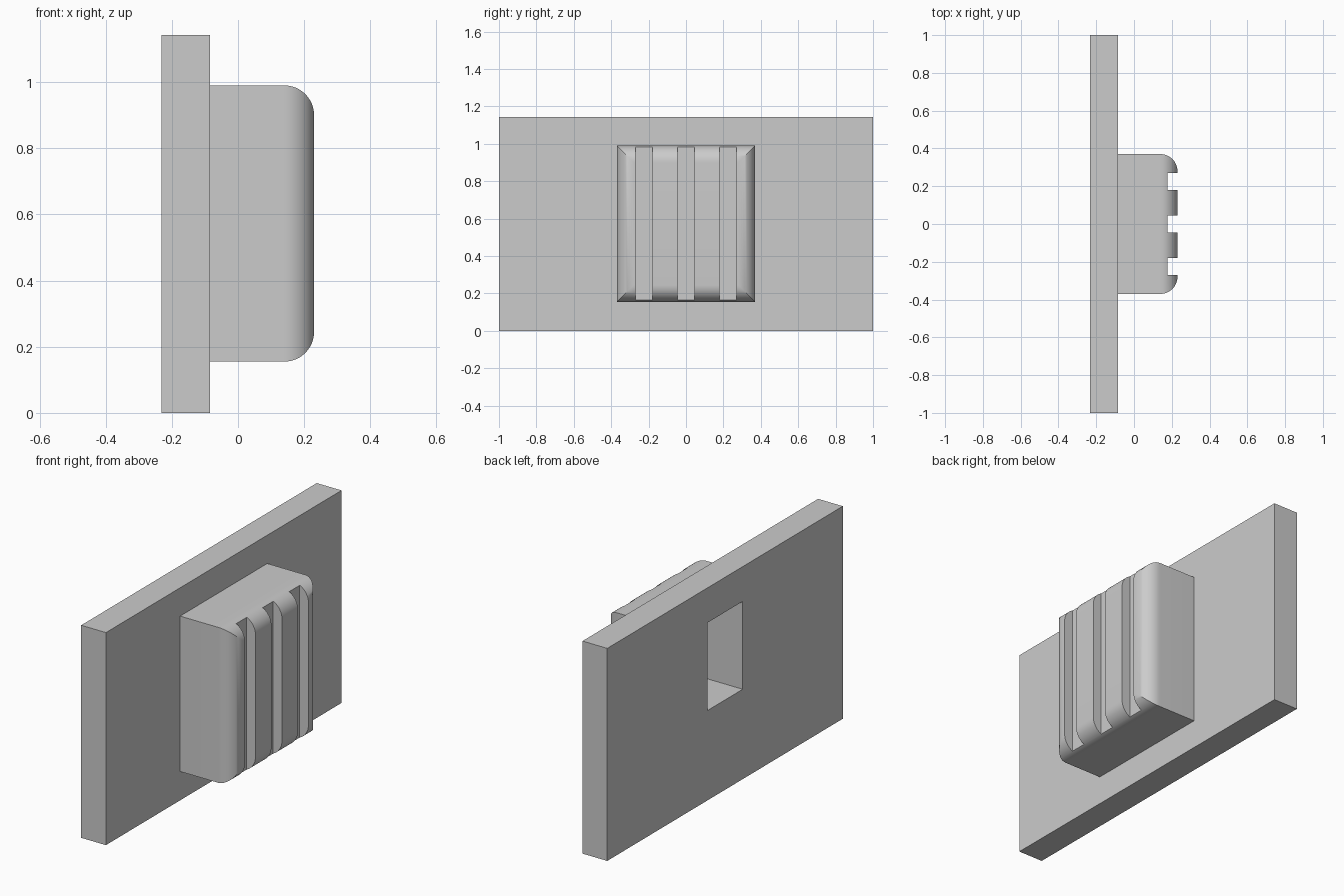
import bpy, bmesh
from math import sin, cos, pi, radians

if "Cube" in bpy.data.objects:
    bpy.data.objects.remove(bpy.data.objects["Cube"])

grey = bpy.data.materials.new("light grey")
grey.use_nodes = True
grey.diffuse_color = (0.6, 0.6, 0.6, 1)
grey.node_tree.nodes["Principled BSDF"].inputs["Base Color"].default_value = (0.6, 0.6, 0.6, 1)


def finish(bm, name):
    bmesh.ops.recalc_face_normals(bm, faces=bm.faces)
    mesh = bpy.data.meshes.new(name)
    bm.to_mesh(mesh)
    bm.free()
    mesh.materials.append(grey)
    ob = bpy.data.objects.new(name, mesh)
    bpy.context.collection.objects.link(ob)
    return ob


def box(name, x, y, z):
    bm = bmesh.new()
    bmesh.ops.create_cube(bm, size=1)
    for v in bm.verts:
        v.co = [lo + (c + 0.5) * (hi - lo) for c, (lo, hi) in zip(v.co, (x, y, z))]
    return finish(bm, name)


def rounded_block(name, x, y, z, r, steps=12):
    """Block with a rounded +x rim and mitred corners, lofted from rectangles."""
    sections = [(x[0], 0)]
    for i in range(steps + 1):
        a = pi / 2 * i / steps
        sections.append((x[1] - r + r * sin(a), r * (1 - cos(a))))
    bm = bmesh.new()
    rings = []
    for sx, d in sections:
        corners = ((y[0] + d, z[0] + d), (y[1] - d, z[0] + d),
                   (y[1] - d, z[1] - d), (y[0] + d, z[1] - d))
        rings.append([bm.verts.new((sx, cy, cz)) for cy, cz in corners])
    for a, b in zip(rings, rings[1:]):
        for i in range(4):
            j = (i + 1) % 4
            bm.faces.new((a[i], a[j], b[j], b[i]))
    bm.faces.new(rings[0])
    bm.faces.new(rings[-1])
    return finish(bm, name)


def cut(target, cutter):
    mod = target.modifiers.new("cut", 'BOOLEAN')
    mod.operation = 'DIFFERENCE'
    mod.solver = 'EXACT'
    mod.object = cutter
    bpy.context.view_layer.objects.active = target
    bpy.ops.object.modifier_apply(modifier=mod.name)


# Flat back plate and raised grip block
plate = box("back_plate", (-0.232, -0.085), (-1, 1), (0, 1.142))
grip = rounded_block("grip_block", (-0.085, 0.23), (-0.37, 0.37), (0.155, 0.99), 0.09)

# Three vertical grooves across the grip
cutters = []
for yc in (-0.225, 0, 0.225):
    groove = box("groove_cutter", (0.178, 0.4), (yc - 0.045, yc + 0.045), (0, 1.2))
    cut(grip, groove)
    cutters.append(groove)

# Rectangular pocket from the back, through the plate into the grip
pocket = box("pocket_cutter", (-0.4, 0.07), (-0.15, 0.15), (0.483, 0.955))
cut(plate, pocket)
cut(grip, pocket)
cutters.append(pocket)
for c in cutters:
    bpy.data.objects.remove(c)

# Smooth the rounded rim, keep the edges sharp
bpy.ops.object.select_all(action='DESELECT')
grip.select_set(True)
bpy.context.view_layer.objects.active = grip
bpy.ops.object.shade_smooth_by_angle(angle=radians(30))
